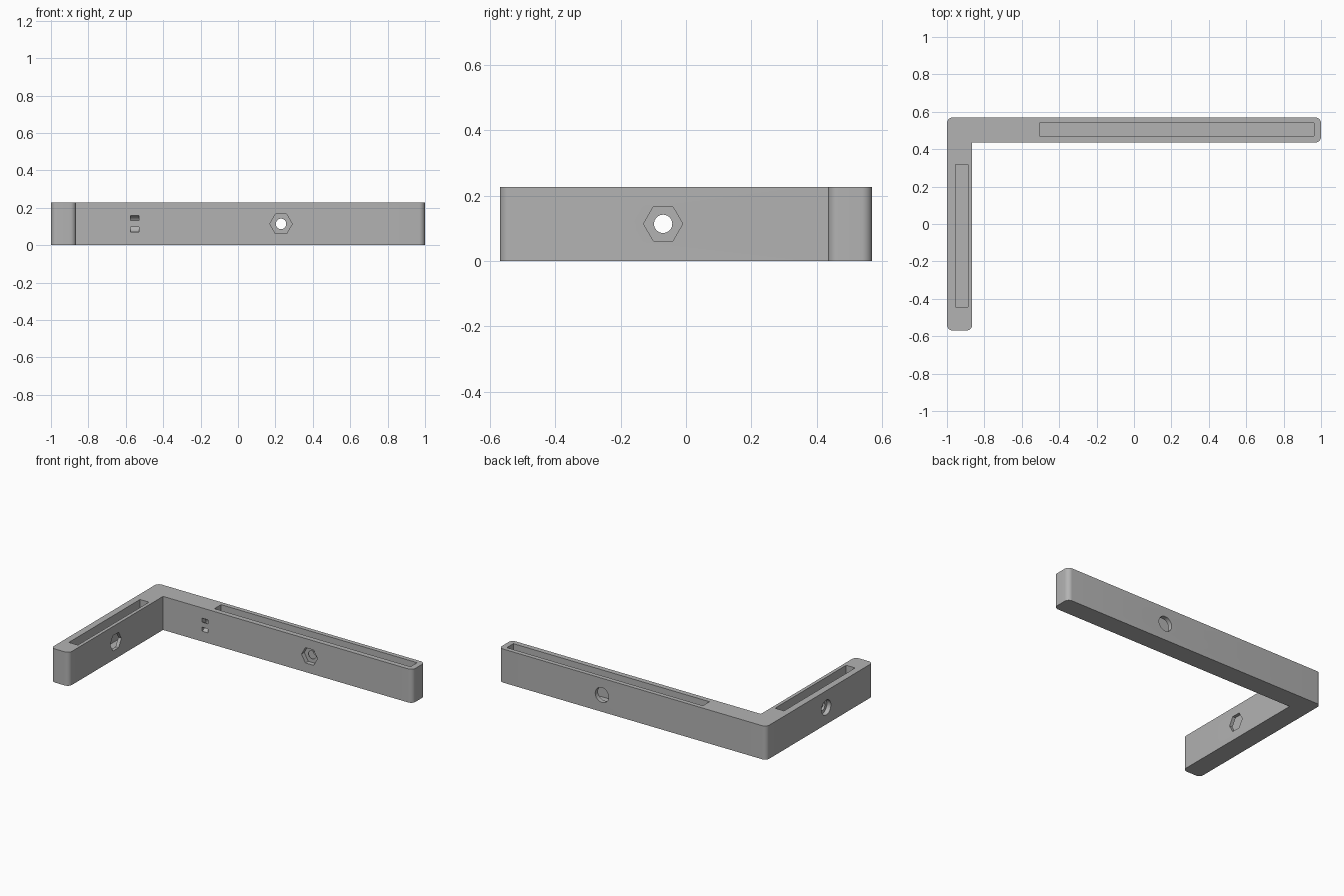
import bpy, bmesh
from math import cos, sin, pi
from mathutils import Matrix, Vector

old = bpy.data.objects.get("Cube")
if old:
    bpy.data.objects.remove(old, do_unlink=True)

HEIGHT, THICK, Y = 0.227, 0.135, 0.57
MID = HEIGHT / 2

grey = bpy.data.materials.new("plain grey")
grey.use_nodes = True
colour = (0.45, 0.45, 0.45, 1)
grey.diffuse_color = colour
grey.node_tree.nodes["Principled BSDF"].inputs["Base Color"].default_value = colour


def make_object(name, bm):
    bmesh.ops.recalc_face_normals(bm, faces=bm.faces)
    mesh = bpy.data.meshes.new(name)
    bm.to_mesh(mesh)
    bm.free()
    mesh.materials.append(grey)
    obj = bpy.data.objects.new(name, mesh)
    bpy.context.collection.objects.link(obj)
    return obj


def prism(bm, points, direction):
    face = bm.faces.new([bm.verts.new(p) for p in points])
    grown = bmesh.ops.extrude_face_region(bm, geom=[face])["geom"]
    moved = [g for g in grown if isinstance(g, bmesh.types.BMVert)]
    bmesh.ops.translate(bm, vec=direction, verts=moved)


def cut(target, name, bm):
    cutter = make_object(name, bm)
    cutter.hide_render = True
    mod = target.modifiers.new(name, "BOOLEAN")
    mod.operation, mod.solver, mod.object = "DIFFERENCE", "EXACT", cutter
    bpy.context.view_layer.objects.active = target
    bpy.ops.object.modifier_apply(modifier=name)
    bpy.data.objects.remove(cutter, do_unlink=True)


def cut_box(target, name, low, high):
    bm = bmesh.new()
    bmesh.ops.create_cube(bm, size=1)
    low, high = Vector(low), Vector(high)
    bmesh.ops.scale(bm, vec=high - low, verts=bm.verts)
    bmesh.ops.translate(bm, vec=(low + high) / 2, verts=bm.verts)
    cut(target, name, bm)


def cut_round(target, name, start, direction, radius, sides):
    # Regular prism with a corner pointing sideways, running along a level axis
    direction = Vector(direction)
    side = direction.cross(Vector((0, 0, 1))).normalized()
    ring = [2 * pi * i / sides for i in range(sides)]
    bm = bmesh.new()
    prism(bm, [Vector(start) + radius * (cos(a) * side + sin(a) * Vector((0, 0, 1)))
               for a in ring], direction)
    cut(target, name, bm)


# L-shaped body with rounded outer corners
inner_x, inner_y = -1 + THICK, Y - THICK
outline = [(-1, -Y), (inner_x, -Y), (inner_x, inner_y), (1, inner_y), (1, Y), (-1, Y)]
bm = bmesh.new()
prism(bm, [(x, y, 0) for x, y in outline], (0, 0, HEIGHT))
corners = [e for e in bm.edges
           if abs(e.verts[0].co.z - e.verts[1].co.z) > 0.1
           and (e.verts[0].co.xy - Vector((inner_x, inner_y))).length > 0.01]
bmesh.ops.bevel(bm, geom=corners, offset=0.032, segments=8, profile=0.5, affect="EDGES")
bracket = make_object("corner_bracket", bm)

# Long slots in the top of each arm
FLOOR = 0.045
cut_box(bracket, "long_arm_slot", (-0.505, 0.47, FLOOR), (0.962, 0.54, 0.3))
cut_box(bracket, "short_arm_slot", (-0.955, -0.443, FLOOR), (-0.888, 0.317, 0.3))

# Bolt holes: nut pocket inside, round counterbore outside
SINK, OVER = 0.03, 0.02
for arm, face, outward in (("long_arm", Vector((0.23, inner_y, MID)), Vector((0, -1, 0))),
                           ("short_arm", Vector((inner_x, -0.07, MID)), Vector((1, 0, 0)))):
    start = face + outward * OVER
    back = face - outward * (THICK + OVER)
    cut_round(bracket, arm + "_bolt_hole", start, back - start, 0.028, 32)
    cut_round(bracket, arm + "_nut_pocket", start, -outward * (SINK + OVER), 0.06, 6)
    cut_round(bracket, arm + "_counterbore", back, outward * (SINK + OVER), 0.05, 32)

# Curved cable tie channel joining two small windows
bm = bmesh.new()
arc = [2 * pi * i / 32 for i in range(32)]
loops = [[bm.verts.new((x, inner_y + r * cos(a), MID + r * sin(a))) for a in arc]
         for x, r in ((-0.575, 0.044), (-0.53, 0.044), (-0.53, 0.017), (-0.575, 0.017))]
for k in range(4):
    near, far = loops[k], loops[(k + 1) % 4]
    for i in range(32):
        j = (i + 1) % 32
        bm.faces.new((near[i], near[j], far[j], far[i]))
cut(bracket, "tie_channel", bm)

bpy.ops.object.select_all(action="DESELECT")
bracket.select_set(True)
bpy.context.view_layer.objects.active = bracket
bpy.ops.object.shade_smooth_by_angle(angle=pi / 6)
